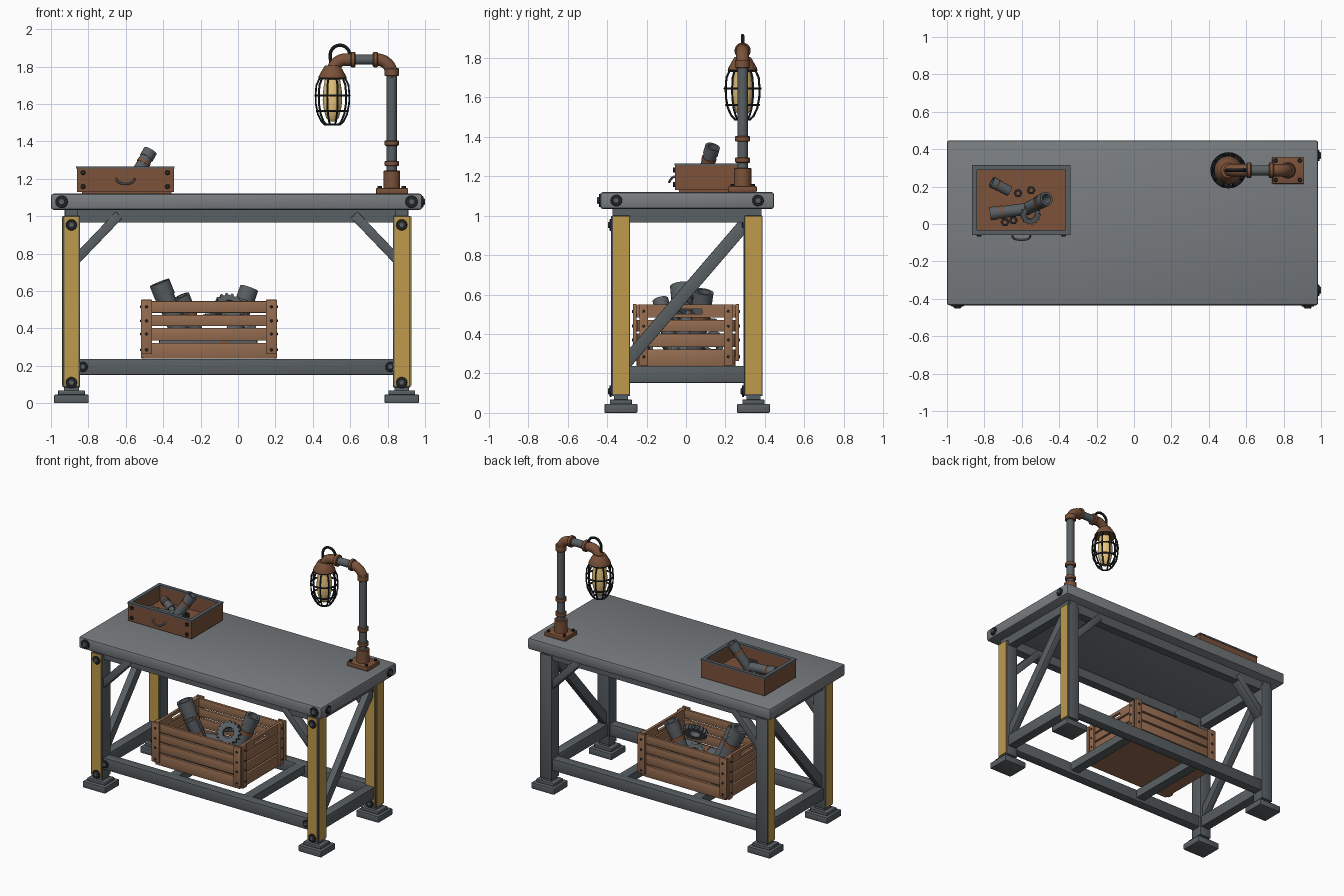
import bpy, bmesh, math
from mathutils import Vector, Matrix

if "Cube" in bpy.data.objects:
    bpy.data.objects.remove(bpy.data.objects["Cube"])

def mat(name, r, g, b):
    m = bpy.data.materials.new(name)
    m.diffuse_color = (r, g, b, 1)
    m.use_nodes = True
    m.node_tree.nodes["Principled BSDF"].inputs["Base Color"].default_value = m.diffuse_color
    return m

TOP = mat("top_steel", .19, .205, .215)
STEEL = mat("steel", .10, .115, .125)
DARK = mat("dark_iron", .02, .023, .026)
YELLOW = mat("yellow_paint", .52, .32, .07)
RUST = mat("rusty_copper", .20, .085, .042)
WOOD = mat("wood", .30, .15, .08)
BULB = mat("bulb_glass", .80, .55, .20)
CX, CY = -.0075, .006          # table centre (bolts stick out on front and right)

def finish(name, bm, m, M=None):
    if M is not None:
        bm.transform(M)
    bmesh.ops.recalc_face_normals(bm, faces=bm.faces)
    me = bpy.data.meshes.new(name)
    bm.to_mesh(me)
    bm.free()
    me.materials.append(m)
    ob = bpy.data.objects.new(name, me)
    bpy.context.collection.objects.link(ob)
    return ob

def axis(p, q):
    p, q = Vector(p), Vector(q)
    return Matrix.Translation(p) @ (q - p).to_track_quat('Z', 'Y').to_matrix().to_4x4(), (q - p).length

def box(name, x, y, z, m, bevel=0, M=None):
    bm = bmesh.new()
    bmesh.ops.create_cube(bm, size=1)
    for v in bm.verts:
        v.co = [(r[0] + r[1]) / 2 + c * (r[1] - r[0]) for r, c in zip((x, y, z), v.co)]
    if bevel:
        bmesh.ops.bevel(bm, geom=bm.edges[:], offset=bevel, segments=2, profile=.5, affect='EDGES')
    return finish(name, bm, m, M)

def beam(name, p, q, w, d, m):
    M, L = axis(p, q)
    return box(name, (-w/2, w/2), (-d/2, d/2), (0, L), m, .004, M)

def lathe(name, prof, m, M=None, seg=24, closed=False):
    """Spin (radius, height) points round z; ends are capped unless closed."""
    bm = bmesh.new()
    rings = [[bm.verts.new((r * math.cos(a), r * math.sin(a), h)) for a in
              (2 * math.pi * i / seg for i in range(seg))] for r, h in prof]
    pairs = list(zip(rings, rings[1:])) + ([(rings[-1], rings[0])] if closed else [])
    for a, b in pairs:
        for i in range(seg):
            j = (i + 1) % seg
            bm.faces.new((a[i], a[j], b[j], b[i]))
    if not closed:
        bm.faces.new(rings[0])
        bm.faces.new(rings[-1])
    return finish(name, bm, m, M)

def cyl(name, p, q, r, m, seg=24):
    M, L = axis(p, q)
    b = min(.004, r * .2, L * .3)
    return lathe(name, [(r - b, 0), (r, b), (r, L - b), (r - b, L)], m, M, seg)

def pipe(name, p, q, r, band=True):
    """Open pipe with rusty clamp bands."""
    M, L = axis(p, q)
    lathe(name, [(r, 0), (r, L), (r * .75, L), (r * .75, 0)], STEEL, M, closed=True)
    lathe(name + "_lip", [(r * 1.12, L * .8), (r * 1.12, L), (r * .75, L), (r * .75, L * .8)], STEEL, M, closed=True)
    if band:
        lathe(name + "_band", [(r * 1.1, L * .62), (r * 1.1, L * .7), (r * .8, L * .7), (r * .8, L * .62)], RUST, M, closed=True)

def tube(name, pts, r, m, cyclic=False, res=2):
    cu = bpy.data.curves.new(name, 'CURVE')
    cu.dimensions, cu.bevel_depth, cu.bevel_resolution, cu.use_fill_caps = '3D', r, res, True
    s = cu.splines.new('POLY')
    s.points.add(len(pts) - 1)
    for sp, p in zip(s.points, pts):
        sp.co = (*p, 1)
    s.use_cyclic_u = cyclic
    cu.materials.append(m)
    ob = bpy.data.objects.new(name, cu)
    bpy.context.collection.objects.link(ob)
    bpy.ops.object.select_all(action='DESELECT')
    ob.select_set(True)
    bpy.context.view_layer.objects.active = ob
    bpy.ops.object.convert(target='MESH')

def arc(c, r, a0, a1, n=12):
    """Arc in an xz plane."""
    return [(c[0] + r * math.cos(math.radians(a0 + (a1 - a0) * i / n)), c[1],
             c[2] + r * math.sin(math.radians(a0 + (a1 - a0) * i / n))) for i in range(n + 1)]

def bolt(name, p, d, r=.032):
    p, d = Vector(p), Vector(d)
    cyl(name + "_washer", p - d * .004, p + d * .007, r, DARK, 16)
    cyl(name + "_head", p, p + d * .0155, r * .62, STEEL, 6)

def gear(name, c, n, r, th, n_teeth=14):
    M, _ = axis(c, Vector(c) + Vector(n))
    bm = bmesh.new()
    N = n_teeth * 4
    def ring(f, z):
        return [bm.verts.new((f(i) * math.cos(2*math.pi*i/N), f(i) * math.sin(2*math.pi*i/N), z)) for i in range(N)]
    out = lambda i: r if i % 4 < 2 else r * .84
    inn = lambda i: r * .45
    R = [ring(out, 0), ring(out, th), ring(inn, th), ring(inn, 0)]
    for k in range(4):
        a, b = R[k], R[(k + 1) % 4]
        for i in range(N):
            bm.faces.new((a[i], a[(i+1) % N], b[(i+1) % N], b[i]))
    finish(name, bm, STEEL, M)

FRONT, RIGHT = (0, -1, 0), (1, 0, 0)

# Table top
box("table_top", (-1, .985), (CY - .441, CY + .441), (1.034, 1.12), TOP, .014)
for s in (-1, 1):
    bolt("top_front_bolt", (CX + s*.936, CY - .441, 1.077), FRONT, .034)
    bolt("top_side_bolt", (.985, CY + s*.36, 1.077), RIGHT, .03)

# Legs with yellow plates, feet and corner braces
for sx in (-1, 1):
    for sy in (-1, 1):
        x, y, h = CX + sx*.883, CY + sy*.336, .047
        box("leg", (x-h, x+h), (y-h, y+h), (.085, 1.0), STEEL, .004)
        box("leg_front_plate", (x-.038, x+.038), (y-h-.004, y), (.095, .998), YELLOW)
        xo = x + sx * (h + .004)
        box("leg_side_plate", (min(x, xo), max(x, xo)), (y-.04, y+.04), (.095, .998), YELLOW)
        for z in (.953, .11):
            bolt("leg_bolt", (x, y-h-.004, z), FRONT, .03)
        box("foot_base", (x-.092, x+.092), (y-.083, y+.083), (0, .046), STEEL, .005)
        box("foot_step", (x-.072, x+.072), (y-.056, y+.056), (.044, .068), STEEL, .005)
        box("foot_neck", (x-.04, x+.04), (y-.036, y+.036), (.06, .1), STEEL)
        beam("corner_brace", (CX + sx*.86, y, .765), (CX + sx*.628, y, 1.007), .074, .05, STEEL)

# Upper frame, lower stretchers, side diagonals
for s in (-1, 1):
    y, x = CY + s*.336, CX + s*.883
    box("upper_long_rail", (CX-.92, CX+.92), (y-.032, y+.032), (.965, 1.036), STEEL)
    box("upper_side_rail", (x-.034, x+.034), (CY-.378, CY+.378), (.966, 1.035), STEEL)
    box("lower_long_rail", (CX-.86, CX+.86), (y-.035, y+.035), (.151, .237), STEEL, .004)
    box("lower_side_rail", (x-.035, x+.035), (CY-.31, CY+.31), (.152, .238), STEEL, .004)
    beam("side_diagonal", (x, -.305, .255), (x, .305, .966), .05, .065, STEEL)
    box("crate_support", (CX+s*.3-.035, CX+s*.3+.035), (CY-.32, CY+.32), (.175, .236), STEEL)
    bolt("rail_bolt", (CX + s*.822, CY-.336-.035, .194), FRONT, .027)

# Pipe lamp
LX, LY, HX, HZ = .822, .287, .505, 1.837
box("lamp_base_plate", (.738, .91), (LY-.072, LY+.072), (1.12, 1.15), RUST, .005)
for sx in (-1, 1):
    for sy in (-1, 1):
        cyl("base_plate_bolt", (LX+sx*.065, LY+sy*.052, 1.14), (LX+sx*.065, LY+sy*.052, 1.162), .012, DARK, 6)
cyl("lamp_flange", (LX, LY, 1.145), (LX, LY, 1.243), .044, RUST)
cyl("lamp_post", (LX, LY, 1.2), (LX, LY, 1.77), .027, STEEL)
for z, hgt in ((1.268, .028), (1.376, .028), (1.748, .044)):
    cyl("post_ring", (LX, LY, z), (LX, LY, z + hgt), .038, RUST)
tube("lamp_elbow", [(LX, LY, 1.76)] + arc((.742, LY, 1.757), .08, 0, 90) + [(.72, LY, HZ)], .033, RUST, res=4)
cyl("lamp_arm", (.6, LY, HZ), (.74, LY, HZ), .027, STEEL)
for x in (.602, .722):
    cyl("arm_ring", (x, LY, HZ), (x + .026, LY, HZ), .041, RUST)
tube("lamp_neck", [(.61, LY, HZ)] + arc((.575, LY, 1.767), .07, 90, 180) + [(HX, LY, 1.75)], .033, RUST, res=4)
T = Matrix.Translation((HX, LY, 0))
lathe("lamp_cap", [(.066, 1.73), (.074, 1.735), (.074, 1.747), (.05, 1.79), (.04, 1.805)], RUST, T)
lathe("lamp_bulb", [(.015, 1.505), (.034, 1.525), (.046, 1.57), (.052, 1.62), (.05, 1.67), (.04, 1.735)], BULB, T)
cage = [(.068, 1.738), (.086, 1.70), (.09, 1.65), (.089, 1.60), (.078, 1.545), (.058, 1.505), (.04, 1.489)]
for i in range(10):
    a = 2 * math.pi * i / 10
    tube("cage_wire", [(HX + r*math.cos(a), LY + r*math.sin(a), z) for r, z in cage], .0055, DARK, res=1)
for r, z in ((.07, 1.738), (.091, 1.645), (.083, 1.562), (.04, 1.489)):
    tube("cage_ring", [(HX + r*math.cos(i*math.pi/12), LY + r*math.sin(i*math.pi/12), z) for i in range(24)],
         .006, DARK, True, 1)
tube("lamp_cable", [(.605, LY, 1.855)] + arc((.545, LY, 1.862), .052, 15, 180) + [(.495, LY, 1.82)], .009, DARK)

# Drawer box on the table
X0, X1, Y0, Y1 = -.862, -.343, -.055, .312
box("drawer_foot", (-.835, -.355), (Y0+.02, Y1-.02), (1.118, 1.136), RUST)
box("drawer_floor", (X0+.01, X1-.01), (Y0+.01, Y1-.01), (1.13, 1.15), RUST)
for n, x, y in (("front", (X0, X1), (Y0, Y0+.02)), ("back", (X0, X1), (Y1-.02, Y1)),
                ("left", (X0, X0+.02), (Y0, Y1)), ("right", (X1-.02, X1), (Y0, Y1))):
    box("drawer_" + n, x, y, (1.13, 1.256), RUST)
    box("drawer_rim_" + n, (x[0]-.003, x[1]+.003), (y[0]-.003, y[1]+.003), (1.254, 1.266), STEEL)
for x in (-.828, -.377):
    for z in (1.158, 1.232):
        cyl("drawer_bolt", (x, Y0+.005, z), (x, Y0-.012, z), .013, DARK, 8)
tube("drawer_handle", [(-.602 + .048*math.cos(a), Y0 - .03*math.sin(a) ** .5, 1.2 - .028*math.sin(a))
                       for a in (math.pi*i/12 for i in range(12))] + [(-.65, Y0, 1.2)], .006, TOP)
pipe("drawer_pipe_tall", (-.575, .08, 1.165), (-.468, .135, 1.35), .034)
pipe("drawer_pipe_long", (-.58, .08, 1.185), (-.77, .055, 1.185), .032)
pipe("drawer_pipe_short", (-.665, .175, 1.18), (-.76, .225, 1.2), .028)
gear("drawer_gear", (-.555, .055, 1.19), (.1, -.3, 1), .055, .025)
for x, y in ((-.62, .165), (-.55, .18), (-.645, .02), (-.69, .01)):
    lathe("drawer_nut", [(.024, 0), (.024, .024), (.011, .024), (.011, 0)], DARK,
          Matrix.Translation((x, y, 1.15)), 6, True)

# Wooden crate on the lower shelf
CRX = -.155
box("crate_floor", (-.49, .18), (-.24, .24), (.238, .258), WOOD)
slats = ((.238, .322), (.334, .402), (.413, .472), (.483, .545))
for s in (-1, 1):
    yo = s * .242
    for z in slats:
        box("crate_long_slat", (CRX-.345, CRX+.345), (yo-.01, yo+.01), z, WOOD, .003)
    xo = CRX + s * .338
    for z in slats[:3]:
        box("crate_end_slat", (xo-.01, xo+.01), (-.245, .245), z, WOOD, .003)
    # top end slat with hand slot
    for y, z in (((-.245, .245), (.483, .501)), ((-.245, .245), (.527, .55)),
                 ((-.245, -.08), (.5, .528)), ((.08, .245), (.5, .528))):
        box("crate_end_top_slat", (xo-.01, xo+.01), y, z, WOOD)
    for t in (-1, 1):
        px, py = CRX + t * .334, s * .26
        box("crate_front_post", (px-.03, px+.03), (py-.009, py+.009), (.262, .553), WOOD, .003)
        ex = CRX + t * .355
        box("crate_end_post", (ex-.009, ex+.009), (s*.215-.022, s*.215+.022), (.24, .55), WOOD, .003)
        for z in (.285, .37, .44, .515):
            cyl("crate_nail", (px, py, z), (px, s*.275, z), .008, DARK, 8)
            cyl("crate_end_nail", (ex, s*.215, z), (ex + t*.013, s*.215, z), .007, DARK, 8)

# Scrap in the crate
pipe("crate_pipe_left", (-.27, .01, .27), (-.42, -.025, .645), .05)
pipe("crate_pipe_right", (-.06, .04, .27), (.06, .09, .615), .045)
pipe("crate_pipe_front", (-.18, -.06, .28), (-.30, -.13, .575), .036)
pipe("crate_pipe_lying", (-.40, .12, .31), (.10, .14, .36), .05)
gear("crate_gear", (-.05, -.03, .50), (.25, -.75, .6), .085, .035, 16)
gear("crate_gear_small", (-.15, .12, .44), (-.2, .2, 1), .07, .03, 12)
pipe("crate_pipe_low", (-.42, -.15, .31), (.10, -.13, .33), .05)

# Smooth round surfaces, keep hard edges
for ob in bpy.data.objects:
    ob.select_set(ob.type == 'MESH')
    bpy.context.view_layer.objects.active = ob
bpy.ops.object.shade_smooth_by_angle(angle=math.radians(32))
